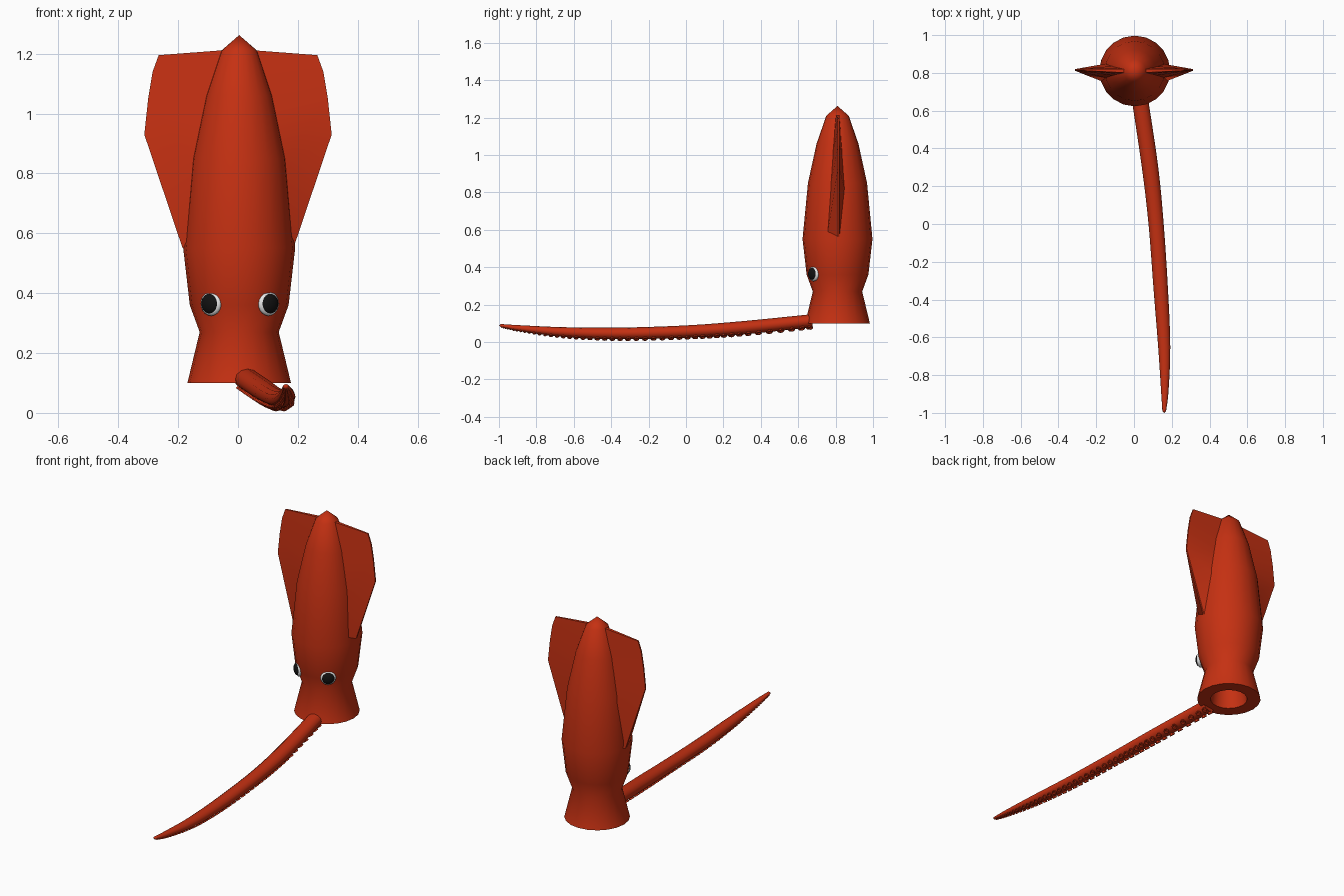
import bpy, bmesh, math
from mathutils import Vector, Matrix

if "Cube" in bpy.data.objects:
    bpy.data.objects.remove(bpy.data.objects["Cube"])


def material(name, rgb, rough=0.6):
    m = bpy.data.materials.new(name)
    m.use_nodes = True
    m.diffuse_color = (*rgb, 1)
    b = m.node_tree.nodes["Principled BSDF"]
    b.inputs["Base Color"].default_value = (*rgb, 1)
    b.inputs["Roughness"].default_value = rough
    return m


RED = material("red skin", (0.56, 0.03, 0.006))
WHITE = material("eye white", (0.8, 0.8, 0.8))
BLACK = material("pupil black", (0.006, 0.006, 0.006))


def loft(bm, rings, caps=True):
    """Bridge closed rings of points; a one-point ring makes a tip."""
    rows = [[bm.verts.new(p) for p in ring] for ring in rings]
    for a, b in zip(rows, rows[1:]):
        n = max(len(a), len(b))
        for i in range(n):
            j = (i + 1) % n
            quad = [a[i % len(a)], a[j % len(a)], b[j % len(b)], b[i % len(b)]]
            bm.faces.new(list(dict.fromkeys(quad)))
    if caps:
        for row in (rows[0], rows[-1]):
            if len(row) > 2:
                bm.faces.new(row)


def finish(name, bm, mat, angle=35):
    bmesh.ops.recalc_face_normals(bm, faces=bm.faces[:])
    me = bpy.data.meshes.new(name)
    bm.to_mesh(me)
    bm.free()
    ob = bpy.data.objects.new(name, me)
    bpy.context.collection.objects.link(ob)
    me.materials.append(mat)
    bpy.ops.object.select_all(action='DESELECT')
    ob.select_set(True)
    bpy.context.view_layer.objects.active = ob
    bpy.ops.object.shade_smooth_by_angle(angle=math.radians(angle))
    return ob


def circle(center, r, n=20):
    if r == 0:
        return [Vector(center)]
    return [Vector(center) + Vector((r * math.cos(t), r * math.sin(t), 0))
            for t in (2 * math.pi * i / n for i in range(n))]


# Mantle and head: hollow at the bottom, pointed at the top
CY = 0.81
profile = [(0, 0.3), (0.08, 0.28), (0.1, 0.1), (0.173, 0.1), (0.132, 0.27),
           (0.165, 0.36), (0.187, 0.55), (0.158, 0.85), (0.112, 1.06),
           (0.06, 1.21), (0, 1.262)]
bm = bmesh.new()
loft(bm, [circle((0.004, CY, z), r) for r, z in profile], caps=False)
finish("mantle", bm, RED, 45)

# Side fins: wedge sections, thick at the root and thin at the outer edge
sections = [(0.15, 0.055, 0.2, 0.5, 0.55), (0.13, 0.042, 0.313, 0.8, 0.93),
            (0.09, 0.028, 0.3, 1.0, 1.05), (0.06, 0.018, 0.285, 1.12, 1.14),
            (0.03, 0.01, 0.265, 1.213, 1.195)]
sections[0] = (0.165, 0.057, 0.185, 0.555, 0.55)
for side, label in ((1, "left"), (-1, "right")):
    bm = bmesh.new()
    rings = []
    for root, half, outer, zr, zo in sections:
        rings.append([(side * root, CY - half, zr), (side * outer, CY + 0.002, zo),
                      (side * outer, CY + 0.01, zo), (side * root, CY + half, zr)])
    loft(bm, rings)
    finish(label + "_fin", bm, RED, 25)


# Eyes: flattened balls facing outward, each with a pupil in front
def eye_part(name, side, reach, radius, depth, mat):
    out = Vector((side * 0.6, -0.8, 0))
    bm = bmesh.new()
    bmesh.ops.create_uvsphere(bm, u_segments=20, v_segments=12, radius=1)
    spin = Vector((0, 0, 1)).rotation_difference(out).to_matrix().to_4x4()
    place = Matrix.Translation(Vector((0.006, CY, 0.365)) + out * reach)
    bmesh.ops.transform(bm, verts=bm.verts[:],
                        matrix=place @ spin @ Matrix.Diagonal((radius, radius, depth, 1)))
    finish(name, bm, mat, 60)


for side, label in ((1, "left"), (-1, "right")):
    eye_part(label + "_eye_white", side, 0.16, 0.041, 0.018, WHITE)
    eye_part(label + "_pupil", side, 0.166, 0.034, 0.018, BLACK)

# Tentacle path: x, y, z and radius
path = [(0.03, 0.67, 0.113, 0.043), (0.085, 0.3, 0.076, 0.043),
        (0.117, 0, 0.056, 0.04), (0.142, -0.35, 0.046, 0.038),
        (0.16, -0.65, 0.053, 0.032), (0.163, -0.88, 0.073, 0.02),
        (0.16, -0.99, 0.088, 0.01)]


def along(t):
    """Smooth point and radius at t in 0..1 along the path."""
    s = t * (len(path) - 1)
    i = min(int(s), len(path) - 2)
    f = s - i
    a, b, c, d = (Vector(path[min(max(k, 0), len(path) - 1)])
                  for k in range(i - 1, i + 3))
    return (b * 2 + (c - a) * f + (a * 2 - b * 5 + c * 4 - d) * f ** 2
            + (b * 3 - a - c * 3 + d) * f ** 3) / 2


def frame(t):
    p = along(t)
    d = (along(min(t + 0.01, 1)) - along(max(t - 0.01, 0))).xyz.normalized()
    right = d.cross(Vector((0, 0, 1))).normalized()
    return p.xyz, p.w, d, right, right.cross(d)


def rim(t, angle):
    """Surface point of the slightly flattened tentacle."""
    p, r, d, right, up = frame(t)
    return p + right * r * math.cos(angle) + up * r * 0.82 * math.sin(angle)


STEPS = 36
bm = bmesh.new()
rings = [[rim(k / STEPS, 2 * math.pi * i / 12) for i in range(12)]
         for k in range(STEPS + 1)]
tip, _, d, _, _ = frame(1)
loft(bm, rings + [[tip + d * 0.01]])
finish("tentacle", bm, RED, 50)

# Suckers: two rows of small dished cups under the tentacle
bm = bmesh.new()
COUNT = 46
for k in range(COUNT):
    t = 0.01 + 0.97 * (k / (COUNT - 1)) ** 0.95
    for side in (-1, 1):
        p, r, d, right, up = frame(t)
        base = rim(t, math.radians(-90 + side * 30))
        out = (base - p).normalized()
        across = d.cross(out)
        cup = []
        for size, height in ((0.3, -0.12), (0.36, 0.2), (0.22, 0.2), (0.12, 0.08)):
            cup.append([base + out * r * height
                        + (d * math.cos(a) + across * math.sin(a)) * r * size
                        for a in (math.pi * i / 4 for i in range(8))])
        loft(bm, cup)
finish("suckers", bm, RED, 40)
